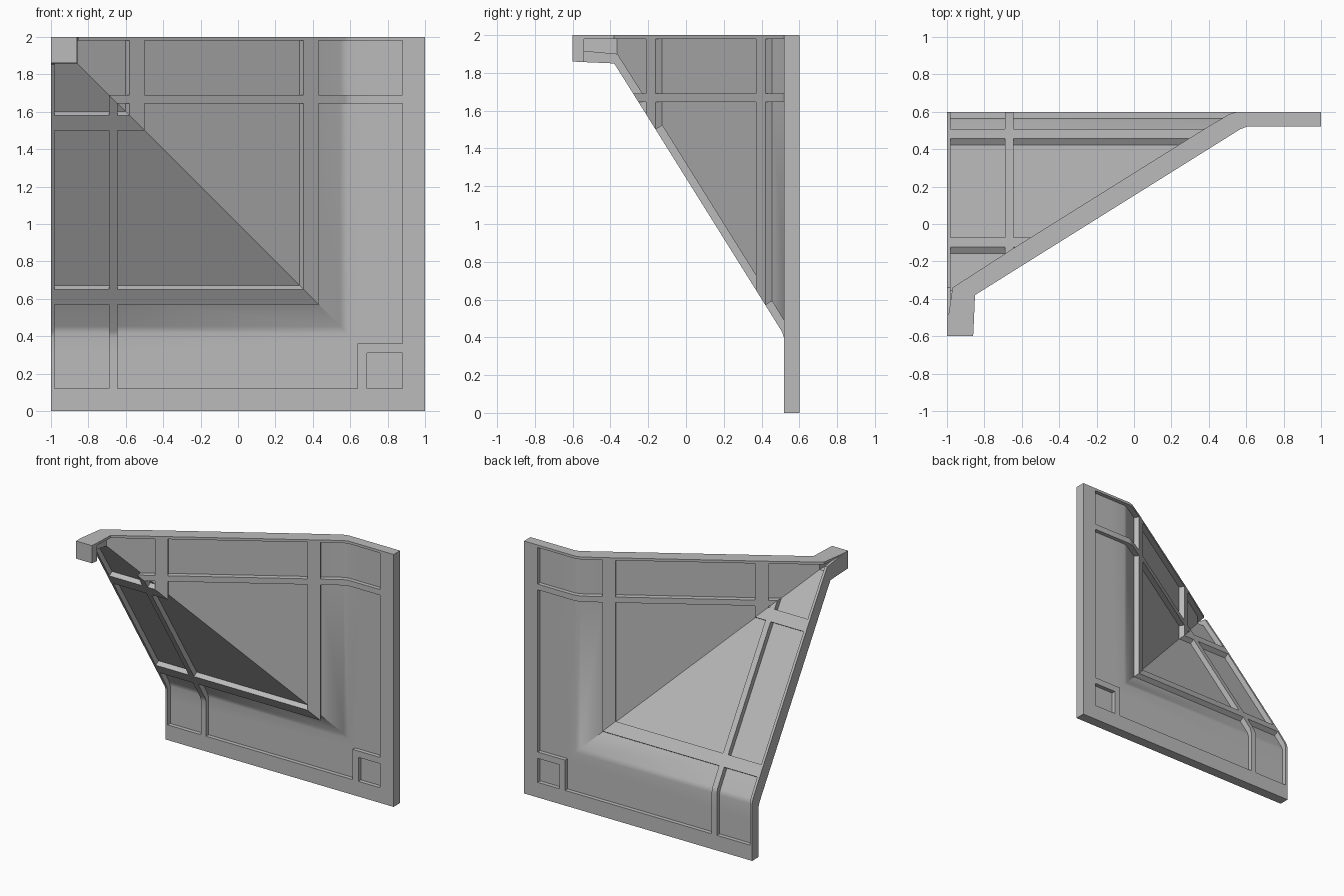
import bpy, bmesh
from mathutils import Vector, Matrix

if "Cube" in bpy.data.objects:
    bpy.data.objects.remove(bpy.data.objects["Cube"])

# Cross-section stations: (front point, back point), each as (distance from outer edge, depth y)
def flat(m):
    return Vector((m, 0.52)), Vector((m, 0.60))

def slope(m):
    f = Vector((m, 0.508 - 0.625 * (m - 0.43)))
    return f, f + 0.103 * Vector((0.53, 0.848))

def pair(f, b):
    return Vector(f), Vector(b)

STATIONS = [
    flat(0.0), flat(0.12), flat(0.31),
    pair((0.395, 0.52), (0.45, 0.60)),         # rounded bend
    pair((0.43, 0.508), (0.49, 0.588)),
    slope(0.57), slope(0.65), slope(1.50), slope(1.58),
    pair((1.85, -0.38), (1.97, -0.34)),        # bend into the peak post
    pair((1.857, -0.54), (2.0, -0.54)),
    pair((1.86, -0.60), (2.0, -0.60)),
]
LAST = len(STATIONS) - 1

# Lengthwise bands: start, end, recessed station ranges
PANELS = [(1, 5), (6, 7), (8, 10)]
BANDS = [
    (0.0, 0.12, []),
    (0.12, 0.31, [(1, 2)]),                    # small corner square
    (0.31, 0.36, []),
    (0.36, 1.645, PANELS),
    (1.645, 1.69, []),                         # cross rib
    (1.69, 1.98, PANELS),
    (1.98, 2.0, []),
]

bm = bmesh.new()

def face(*pts):
    bm.faces.new([bm.verts.new(p) for p in pts])

def at(p, n):
    return (1 - p.x, p.y, n)

def sweep(p, q, n0, n1):
    face(at(p, n0), at(q, n0), at(q, n1), at(p, n1))

def cap(p, q, r, s, n):
    face(at(p, n), at(q, n), at(r, n), at(s, n))

for n0, n1, recesses in BANDS:
    for side in (0, 1):
        top = [s[side] for s in STATIONS]
        low = [s[side].lerp(s[1 - side], 0.4) for s in STATIONS]
        # rib surfaces and recessed floors
        for i in range(LAST):
            sunk = any(a <= i < b for a, b in recesses)
            line = low if sunk else top
            sweep(line[i], line[i + 1], n0, n1)
            if sunk:
                for n in (n0, n1):
                    cap(top[i], top[i + 1], low[i + 1], low[i], n)
        # recess side walls
        for rng in recesses:
            for i in rng:
                sweep(top[i], low[i], n0, n1)
    # outer edge and post front
    for i in (0, LAST):
        sweep(STATIONS[i][0], STATIONS[i][1], n0, n1)

# end face
for (f0, b0), (f1, b1) in zip(STATIONS, STATIONS[1:]):
    cap(f0, f1, b1, b0, 2.0)

# Trim to the diagonal ridge, then mirror across it
bmesh.ops.remove_doubles(bm, verts=bm.verts[:], dist=1e-4)
bmesh.ops.bisect_plane(bm, geom=bm.verts[:] + bm.edges[:] + bm.faces[:], dist=1e-5,
                       plane_co=(1, 0, 0), plane_no=(1, 0, 1), clear_inner=True)
dup = bmesh.ops.duplicate(bm, geom=bm.verts[:] + bm.edges[:] + bm.faces[:])["geom"]
swap = Matrix(((0, 0, -1, 1), (0, 1, 0, 0), (-1, 0, 0, 1), (0, 0, 0, 1)))
bmesh.ops.transform(bm, matrix=swap,
                    verts=[g for g in dup if isinstance(g, bmesh.types.BMVert)])
bmesh.ops.remove_doubles(bm, verts=bm.verts[:], dist=1e-4)
bmesh.ops.dissolve_degenerate(bm, edges=bm.edges[:], dist=1e-4)
bmesh.ops.recalc_face_normals(bm, faces=bm.faces[:])

mesh = bpy.data.meshes.new("ribbed_corner_panel")
bm.to_mesh(mesh)
bm.free()
panel = bpy.data.objects.new("ribbed_corner_panel", mesh)
bpy.context.collection.objects.link(panel)

grey = bpy.data.materials.new("plain_grey")
grey.diffuse_color = (0.5, 0.5, 0.5, 1)
grey.use_nodes = True
grey.node_tree.nodes["Principled BSDF"].inputs["Base Color"].default_value = grey.diffuse_color
mesh.materials.append(grey)

# Soft shading only over the rounded bend
bpy.context.view_layer.objects.active = panel
panel.select_set(True)
bpy.ops.object.shade_smooth_by_angle(angle=0.44)
weighted = panel.modifiers.new("weighted_normals", 'WEIGHTED_NORMAL')
weighted.keep_sharp = True
